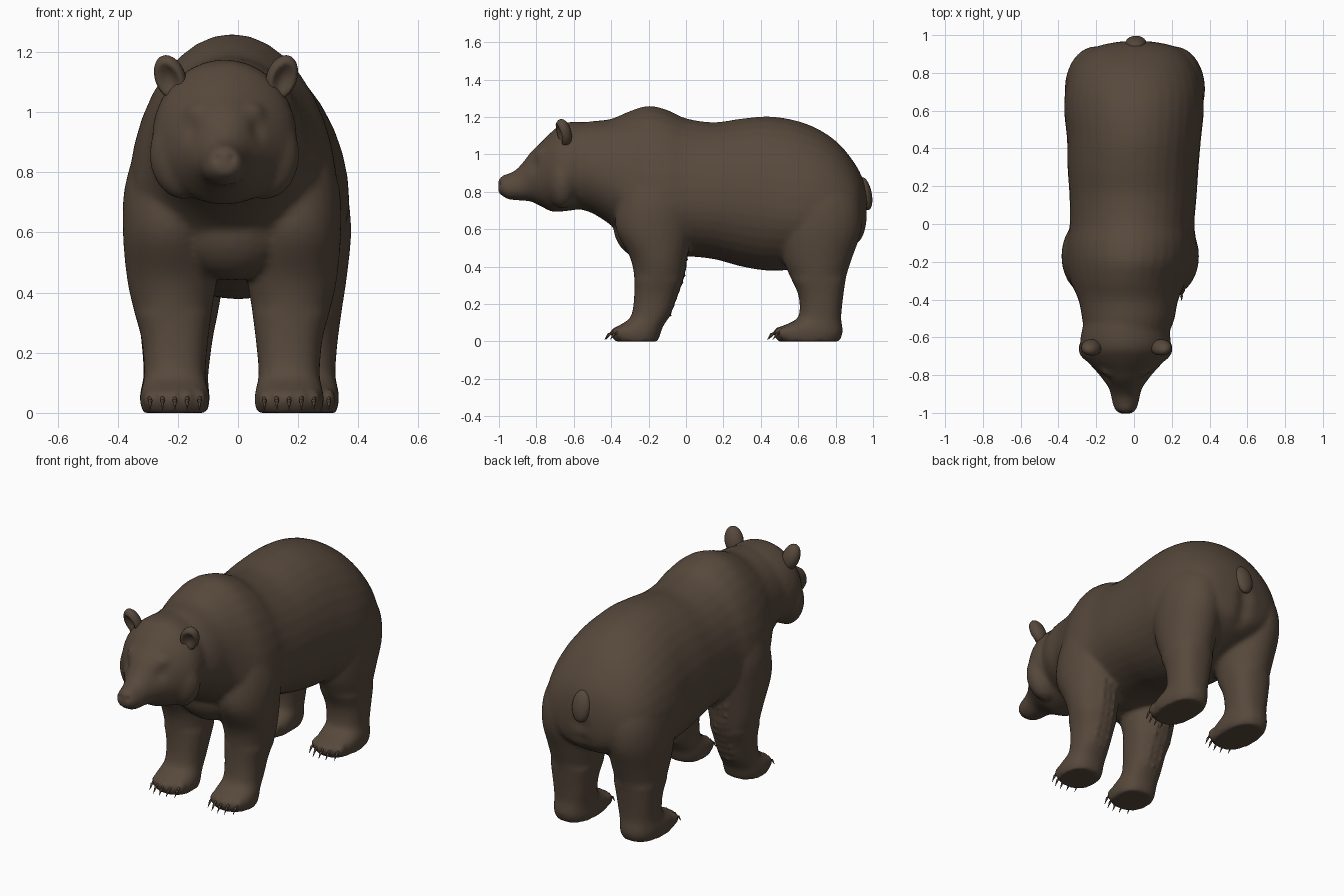
import bpy, bmesh, math
from mathutils import Vector, Matrix

if "Cube" in bpy.data.objects:
    bpy.data.objects.remove(bpy.data.objects["Cube"])

fur = bpy.data.materials.new("brown_fur")
fur.diffuse_color = (0.095, 0.066, 0.045, 1)
fur.use_nodes = True
fur.node_tree.nodes["Principled BSDF"].inputs["Base Color"].default_value = fur.diffuse_color


def finish(name, bm):
    bmesh.ops.recalc_face_normals(bm, faces=bm.faces)
    for f in bm.faces:
        f.smooth = True
    me = bpy.data.meshes.new(name)
    bm.to_mesh(me)
    bm.free()
    me.materials.append(fur)
    ob = bpy.data.objects.new(name, me)
    bpy.context.collection.objects.link(ob)
    return ob


def spline(rows, steps=4):
    """Catmull-Rom through rows of section values"""
    out = []
    for i in range(len(rows) - 1):
        a, b = rows[max(i - 1, 0)], rows[i]
        c, d = rows[i + 1], rows[min(i + 2, len(rows) - 1)]
        for s in range(steps):
            t = s / steps
            out.append([0.5 * (2*q + (r - p)*t + (2*p - 5*q + 4*r - s4)*t*t + (3*q - p - 3*r + s4)*t**3)
                        for p, q, r, s4 in zip(a, b, c, d)])
    return out + [list(rows[-1])]


def loft(bm, rings):
    vs = [[bm.verts.new(p) for p in ring] for ring in rings]
    n = len(vs[0])
    for a, b in zip(vs, vs[1:]):
        for i in range(n):
            bm.faces.new((a[i], a[(i + 1) % n], b[(i + 1) % n], b[i]))
    bm.faces.new(vs[0])
    bm.faces.new(vs[-1][::-1])


def trunk(bm, rows, n=36):
    """rows: y, x centre, half width, top z, widest z, bottom z"""
    rings = []
    for y, xc, w, zt, zw, zb in spline(rows):
        ring = []
        for i in range(n):
            a = 2 * math.pi * i / n
            s = math.sin(a)
            ring.append((xc + w * math.cos(a), y, zw + s * ((zt - zw) if s > 0 else (zw - zb))))
        rings.append(ring)
    loft(bm, rings)


def power(v, e):
    return math.copysign(abs(v) ** e, v)


def limb(bm, rows, side, shift, n=28):
    """rows: z, front y, back y, x centre, half width; squarer at the paw, rounder higher up"""
    rings = []
    for z, y0, y1, xc, w in spline(rows):
        e = 0.85 if z < 0.35 else 1.0
        ring = []
        for i in range(n):
            a = 2 * math.pi * i / n
            ring.append((shift + side * xc + w * power(math.cos(a), e),
                         (y0 + y1) / 2 + (y1 - y0) / 2 * power(math.sin(a), e), max(z, 0)))
        rings.append(ring)
    loft(bm, rings)


def ball(bm, centre, radii, rot=Matrix()):
    m = Matrix.Translation(centre) @ rot @ Matrix.Diagonal((*radii, 1))
    return bmesh.ops.create_uvsphere(bm, u_segments=20, v_segments=14, radius=1, matrix=m)["verts"]


def spike(bm, base, direction, radius, length, sides=8):
    d = Vector(direction).normalized()
    m = Matrix.Translation(Vector(base) + d * length / 2) @ d.to_track_quat('Z', 'Y').to_matrix().to_4x4()
    bmesh.ops.create_cone(bm, cap_ends=True, segments=sides, radius1=radius,
                          radius2=radius * 0.08, depth=length, matrix=m)


HX = -0.045  # head centre line
bm = bmesh.new()

# torso with shoulder hump and rump
trunk(bm, [(-0.58, -0.04, .225, 1.165, .92, .71), (-0.5, -0.03, .245, 1.178, .9, .685),
           (-0.4, -0.03, .265, 1.19, .86, .62), (-0.3, -0.03, .31, 1.232, .76, .53),
           (-0.2, -0.02, .345, 1.26, .70, .47), (-0.1, -0.015, .345, 1.238, .72, .45),
           (0, -0.01, .33, 1.193, .75, .455), (0.15, -0.005, .337, 1.172, .75, .44),
           (0.3, -0.005, .347, 1.192, .74, .40), (0.45, 0, .355, 1.203, .72, .378),
           (0.6, 0, .370, 1.178, .7, .39), (0.72, 0, .362, 1.128, .7, .43),
           (0.82, 0, .332, 1.055, .7, .47), (0.9, 0.005, .275, .955, .7, .51),
           (0.945, 0.01, .19, .87, .69, .55), (0.968, 0.01, .07, .78, .68, .62)])

# deep chest between the front legs
ball(bm, (-.02, -.22, .62), (.2, .17, .18))

# head and muzzle
head = [(-0.46, .2, 1.165, .92, .72), (-0.58, .235, 1.175, .92, .705), (-0.66, .238, 1.165, .91, .695),
        (-0.72, .208, 1.12, .90, .695), (-0.78, .155, 1.06, .88, .725), (-0.83, .115, 1.012, .865, .748),
        (-0.87, .088, .96, .84, .752), (-0.91, .077, .917, .82, .755), (-0.95, .068, .898, .815, .76),
        (-0.985, .055, .885, .82, .78), (-1.004, .03, .86, .825, .795)]
trunk(bm, [(r[0], HX, *r[1:]) for r in head])

# cheek ruff and soft brows
for s in (-1, 1):
    ball(bm, (HX + s * .135, -0.66, .86), (.115, .085, .15))
    ball(bm, (HX + s * .075, -0.765, .995), (.06, .045, .04))

# legs: z, front y, back y, x centre, half width
front_rows = [(0, -.38, -.15, .19, .107), (.04, -.395, -.137, .19, .116), (.075, -.375, -.125, .19, .112),
              (.115, -.31, -.10, .19, .103), (.16, -.287, -.077, .19, .103), (.25, -.277, -.045, .19, .112),
              (.35, -.278, -.01, .197, .132), (.45, -.30, .005, .2, .15), (.6, -.375, .03, .208, .155),
              (.75, -.365, .04, .205, .152), (.9, -.32, -.01, .19, .118), (1.0, -.25, -.08, .17, .06)]
rear_rows = [(0, .49, .82, .215, .107), (.04, .475, .837, .215, .116), (.075, .5, .837, .215, .114),
             (.115, .585, .83, .212, .108), (.16, .607, .832, .21, .11), (.25, .60, .842, .208, .12),
             (.35, .555, .858, .205, .137), (.45, .515, .89, .205, .152), (.6, .49, .938, .208, .163),
             (.75, .50, .925, .205, .15), (.9, .56, .84, .18, .11)]
legs = [(rows, s, sh) for rows, sh in ((front_rows, -0.02), (rear_rows, 0.005)) for s in (-1, 1)]
toes = []
for rows, s, sh in legs:
    limb(bm, rows, s, sh)
    y0, xc = rows[1][1], sh + s * rows[1][3]
    for k in range(-2, 3):
        t = k * .041
        y = y0 + .1 * (1 - math.sqrt(1 - (t / .116) ** 2))
        toes.append((xc + t, y))
        ball(bm, (xc + t, y + .03, .045), (.023, .042, .036))

# shaggy tufts down the back of the front legs
for rows, s, sh in legs[:2]:
    for i in range(9):
        z = .15 + .043 * i
        j = max(k for k in range(len(rows) - 1) if rows[k][0] <= z)
        a, b = rows[j], rows[j + 1]
        f = (z - a[0]) / (b[0] - a[0])
        yb = a[2] + (b[2] - a[2]) * f
        for dx in (-.04, 0, .04):
            spike(bm, (sh + s * (a[3] + (b[3] - a[3]) * f) + dx, yb - .03, z + .035),
                  (0, .45, -.6), .028, .064)

# fuse everything into one skin
raw = finish("bear_raw", bm)
rm = raw.modifiers.new("fuse", 'REMESH')
rm.mode = 'VOXEL'
rm.voxel_size = 0.0125
rm.use_smooth_shade = True
sm = raw.modifiers.new("soften", 'SMOOTH')
sm.factor = 0.5
sm.iterations = 7
skin = bpy.data.meshes.new_from_object(raw.evaluated_get(bpy.context.evaluated_depsgraph_get()))
bpy.data.objects.remove(raw)
skin.name = "bear_body"
skin.materials.clear()
skin.materials.append(fur)

# eye sockets, nostrils and the cleft of the rump pressed into the skin
dents = [((HX + s * .1, -.81, .935), .035, (-s * .006, .015, 0)) for s in (-1, 1)]
dents += [((HX + s * .025, -1.0, .845), .012, (0, .01, 0)) for s in (-1, 1)]
dents += [((.01, .95, z), .045, (0, -.018, 0)) for z in (.52, .6, .68)]
for v in skin.vertices:
    for c, r, push in dents:
        d = (v.co - Vector(c)).length
        if d < 3 * r:
            v.co += Vector(push) * math.exp(-(d / r) ** 2)
for p in skin.polygons:
    p.use_smooth = True
bpy.context.collection.objects.link(bpy.data.objects.new("bear_body", skin))

# cupped ears leaning forward
for s, name in ((-1, "ear_right"), (1, "ear_left")):
    bm = bmesh.new()
    ball(bm, (0, 0, 0), (1, 1, 1))
    for v in bm.verts:
        r = math.hypot(v.co.x, v.co.z)
        if v.co.y < 0 and r < .75:
            v.co.y += .9 * (1 - (r / .75) ** 2)
    m = (Matrix.Translation((HX + .005 + s * .185, -.655, 1.115)) @ Matrix.Rotation(s * .35, 4, 'Z')
         @ Matrix.Rotation(s * .25, 4, 'Y') @ Matrix.Rotation(.3, 4, 'X') @ Matrix.Diagonal((.052, .042, .078, 1)))
    bm.transform(m)
    finish(name, bm)

# stubby hanging tail
bm = bmesh.new()
ball(bm, (0.01, .957, .79), (.056, .036, .09), Matrix.Rotation(.2, 4, 'X'))
finish("tail", bm)

# claws, each a root and a hooked tip
bm = bmesh.new()
for x, y in toes:
    spike(bm, (x, y + .01, .052), (0, -.9, -.4), .011, .042)
    spike(bm, (x, y - .016, .042), (0, -.6, -.8), .0075, .042)
finish("claws", bm)
